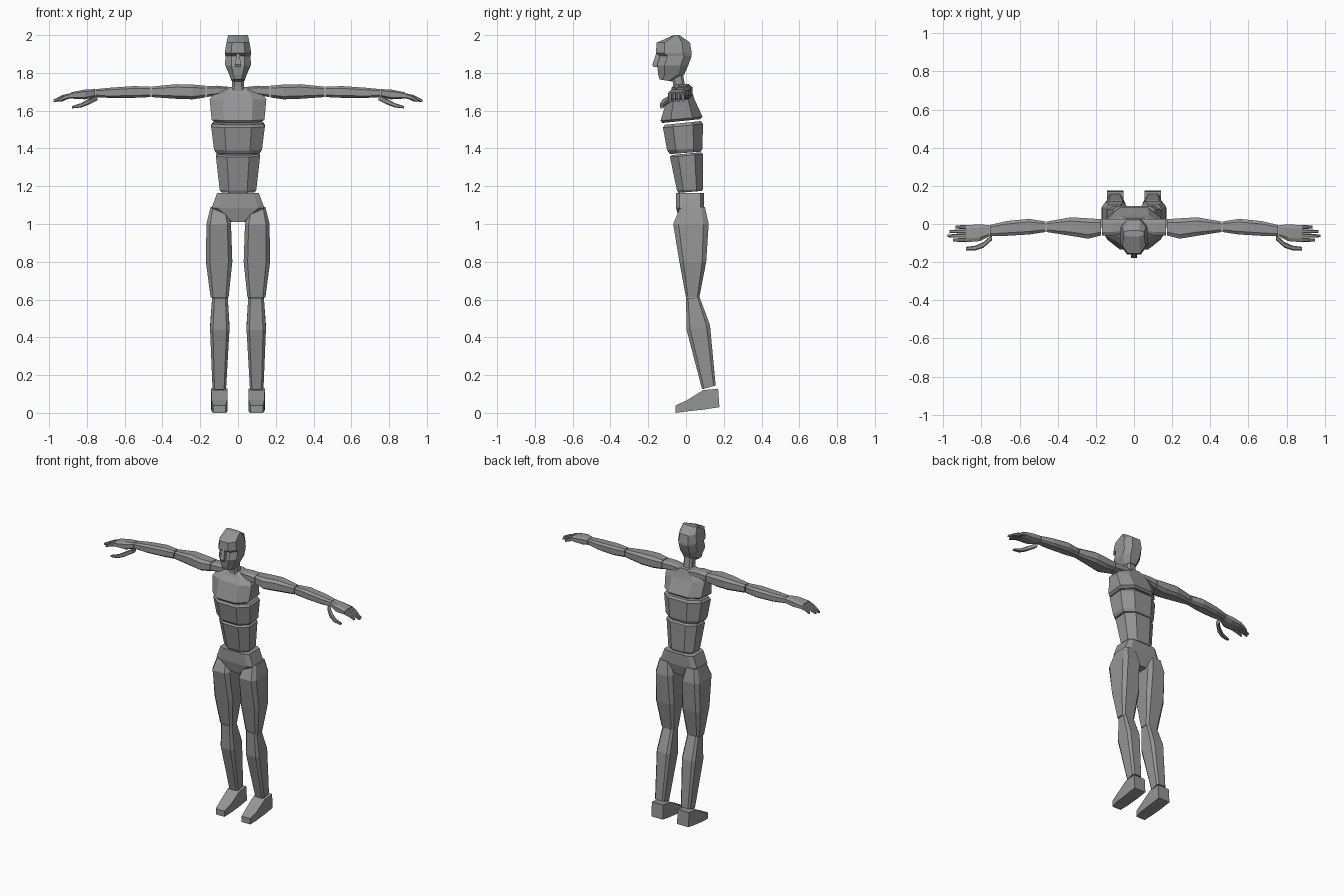
import bpy
import bmesh

default_cube = bpy.data.objects.get("Cube")
if default_cube:
    bpy.data.objects.remove(default_cube, do_unlink=True)

GREY = (0.3, 0.3, 0.3, 1.0)
grey = bpy.data.materials.new("mannequin grey")
grey.use_nodes = True
grey.diffuse_color = GREY
grey.node_tree.nodes["Principled BSDF"].inputs["Base Color"].default_value = GREY


def outline(a_low, a_high, b_low, b_high, cut):
    """Rectangle, with its corners cut off when cut is above zero."""
    if cut == 0:
        return [(a_low, b_low), (a_high, b_low), (a_high, b_high), (a_low, b_high)]
    da, db = cut * (a_high - a_low), cut * (b_high - b_low)
    return [(a_low + da, b_low), (a_high - da, b_low),
            (a_high, b_low + db), (a_high, b_high - db),
            (a_high - da, b_high), (a_low + da, b_high),
            (a_low, b_high - db), (a_low, b_low + db)]


def loft(name, sections, axis="z", side=1, cut=0.2):
    """Skin over sections (position, a low, a high, b low, b high) along an axis.
    A pair as the position tilts the section from b low to b high."""
    bm = bmesh.new()
    rings = []
    for position, a_low, a_high, b_low, b_high in sections:
        start, end = position if isinstance(position, tuple) else (position, position)
        ring = []
        for a, b in outline(a_low, a_high, b_low, b_high, cut):
            t = start + (end - start) * (b - b_low) / (b_high - b_low)
            x, y, z = {"z": (a, b, t), "x": (t, a, b), "y": (a, t, b)}[axis]
            ring.append(bm.verts.new((x * side, y, z)))
        rings.append(ring)
    for lower, upper in zip(rings, rings[1:]):
        for i in range(len(lower)):
            j = (i + 1) % len(lower)
            bm.faces.new((lower[i], lower[j], upper[j], upper[i]))
    bm.faces.new(rings[0])
    bm.faces.new(rings[-1])
    bmesh.ops.recalc_face_normals(bm, faces=bm.faces)
    mesh = bpy.data.meshes.new(name)
    bm.to_mesh(mesh)
    bm.free()
    mesh.materials.append(grey)
    part = bpy.data.objects.new(name, mesh)
    bpy.context.collection.objects.link(part)
    return part


def centred(name, sections, cut=0.2):
    """Loft upward with sections (height, half width, front, back)."""
    return loft(name, [(z, -w, w, front, back) for z, w, front, back in sections], cut=cut)


# Head with a recessed eye band under the brow
centred("head", [
    ((1.765, 1.755), .034, -.14, -.075),
    (1.79, .046, -.147, -.01),
    (1.84, .068, -.153, .012),
    (1.89, .067, -.138, .03),
    (1.905, .07, -.16, .03),
    (1.96, .061, -.155, .022),
    (2.0, .053, -.065, -.035)], cut=.24)
centred("nose", [
    (1.83, .014, -.172, -.13),
    (1.845, .015, -.178, -.13),
    (1.905, .008, -.158, -.13)], cut=0)
centred("neck", [
    (1.68, .045, -.065, .02),
    (1.73, .032, -.068, -.005),
    (1.79, .032, -.075, -.015)])

# Torso blocks, separated by narrow joints
centred("chest", [
    ((1.535, 1.555), .125, -.125, .075),
    ((1.547, 1.567), .14, -.135, .088),
    (1.66, .15, -.1, .045),
    (1.69, .125, -.075, .035),
    (1.725, .05, -.055, .025)], cut=.24)
centred("rib_block", [
    ((1.37, 1.383), .115, -.085, .08),
    ((1.39, 1.4), .127, -.1, .087),
    ((1.51, 1.53), .142, -.122, .09),
    ((1.525, 1.545), .132, -.113, .08)], cut=.25)
centred("abdomen", [
    ((1.165, 1.175), .088, -.04, .085),
    ((1.178, 1.185), .097, -.048, .09),
    ((1.355, 1.37), .117, -.085, .09),
    ((1.365, 1.38), .105, -.075, .08)], cut=.25)
centred("pelvis", [
    (1.01, .04, -.035, .075),
    (1.085, .14, -.052, .095),
    (1.165, .11, -.052, .095)], cut=.12)

for label, side in (("left", 1), ("right", -1)):
    # Leg
    loft(label + "_thigh", [
        (.61, .05, .145, .0, .07),
        (.8, .03, .17, -.035, .107),
        (1.0, .037, .167, -.068, .12),
        (1.09, .06, .145, -.03, .1)], side=side, cut=.15)
    loft(label + "_shin", [
        ((.125, .145), .063, .135, .085, .157),
        ((.44, .465), .045, .148, .003, .127),
        ((.607, .612), .054, .137, .0, .072)], side=side, cut=.15)
    loft(label + "_foot", [
        (-.055, .065, .132, .0, .04),
        (.005, .057, .14, .008, .067),
        (.09, .055, .142, .017, .12),
        ((.177, .17), .055, .142, .03, .128)], axis="y", side=side, cut=0)

    # Arm
    loft(label + "_collar", [
        (.04, -.045, .025, 1.69, 1.725),
        (.11, -.06, .025, 1.68, 1.732),
        (.168, -.06, .025, 1.672, 1.73)], axis="x", side=side)
    loft(label + "_upper_arm", [
        (.172, -.06, .025, 1.67, 1.732),
        (.24, -.077, .03, 1.66, 1.738),
        (.33, -.062, .035, 1.663, 1.74),
        (.458, -.042, .013, 1.672, 1.727)], axis="x", side=side)
    loft(label + "_forearm", [
        (.464, -.042, .013, 1.672, 1.727),
        (.55, -.055, .027, 1.668, 1.73),
        (.67, -.062, .015, 1.667, 1.722),
        (.755, -.062, -.005, 1.672, 1.714)], axis="x", side=side)
    loft(label + "_palm", [
        (.757, -.064, -.005, 1.672, 1.714),
        (.81, -.09, -.003, 1.66, 1.712),
        (.885, -.096, -.005, 1.664, 1.697)], axis="x", side=side)
    loft(label + "_thumb", [
        (.745, -.085, -.055, 1.655, 1.685),
        (.79, -.125, -.095, 1.632, 1.663),
        (.83, -.138, -.113, 1.617, 1.64),
        (.88, -.138, -.12, 1.612, 1.624)], axis="x", side=side)

    # Fingers, the middle ones longest
    fingers = (("index", -.084, .95), ("middle", -.062, .978),
               ("ring", -.039, .968), ("little", -.016, .935))
    for finger, y, tip in fingers:
        knuckle = (.88 + tip) / 2
        loft(label + "_" + finger + "_finger", [
            (.88, y - .01, y + .01, 1.667, 1.694),
            (knuckle, y - .01, y + .01, 1.659, 1.683),
            (tip, y - .007, y + .007, 1.645, 1.659)], axis="x", side=side)
